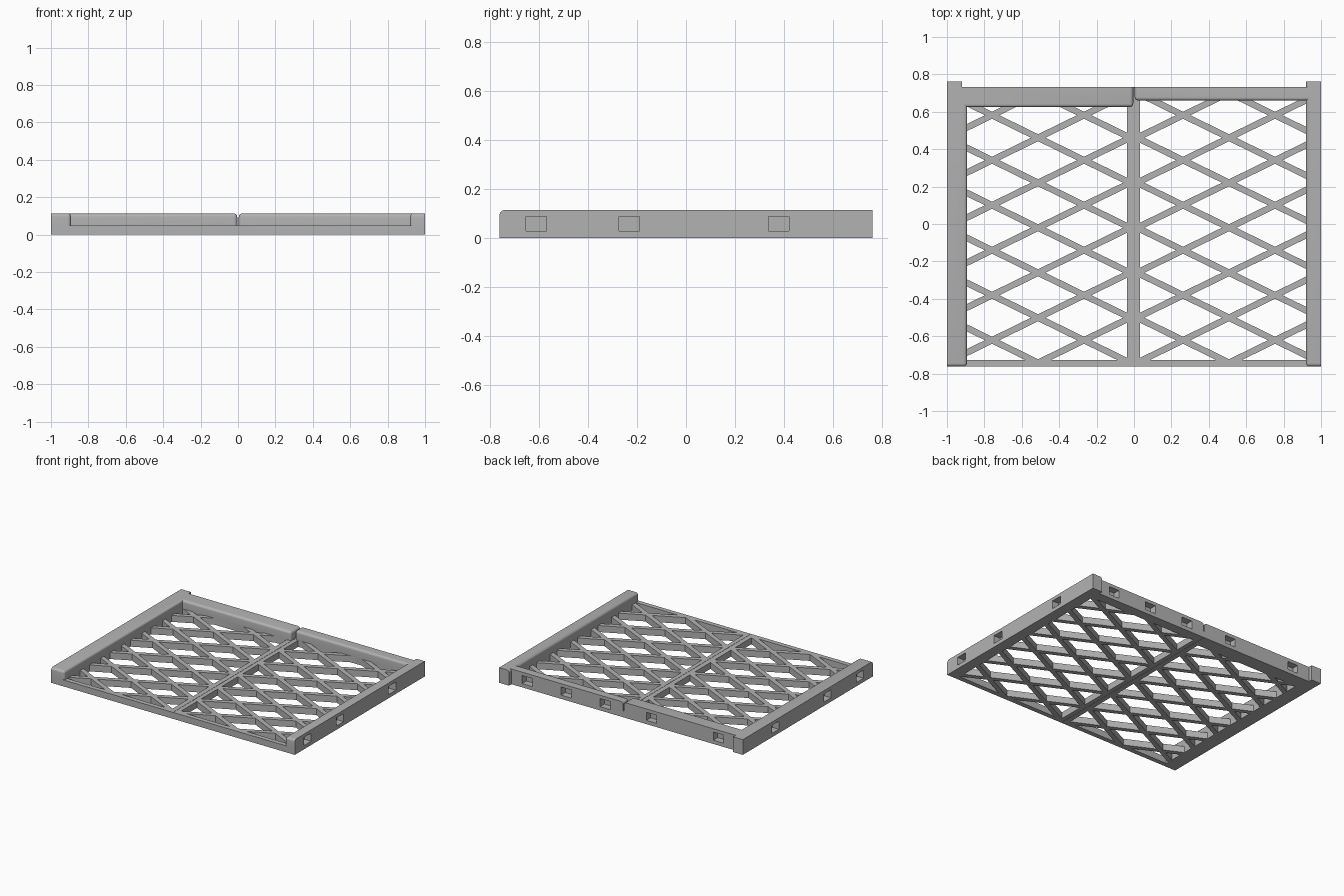
import bpy, bmesh, math
from mathutils import Vector

if "Cube" in bpy.data.objects:
    bpy.data.objects.remove(bpy.data.objects["Cube"])

H, BASE = 0.113, 0.048          # rail height, tray floor thickness
Y0, Y1, YB = -0.762, 0.762, 0.733
DX, DY = 0.246, 0.1203          # lattice half pitch
HH = DY - 0.019                 # half height of a diamond opening
HW = DX * HH / DY

grey = bpy.data.materials.new("light grey")
grey.diffuse_color = (0.45, 0.45, 0.45, 1)
grey.use_nodes = True
grey.node_tree.nodes["Principled BSDF"].inputs["Base Color"].default_value = grey.diffuse_color


def make(name, bm):
    bmesh.ops.recalc_face_normals(bm, faces=bm.faces)
    me = bpy.data.meshes.new(name)
    bm.to_mesh(me)
    bm.free()
    me.materials.append(grey)
    ob = bpy.data.objects.new(name, me)
    bpy.context.collection.objects.link(ob)
    return ob


def add_box(bm, x0, x1, y0, y1, z0, z1):
    vs = bmesh.ops.create_cube(bm, size=1)["verts"]
    for v in vs:
        v.co = Vector(((x0, x1)[v.co.x > 0], (y0, y1)[v.co.y > 0], (z0, z1)[v.co.z > 0]))


def rail(name, x0, x1, y0, y1, round_dirs, r=0.018):
    """Box rail; edges between rounded sides and the top are rolled over."""
    bm = bmesh.new()
    add_box(bm, x0, x1, y0, y1, 0, H)
    bm.normal_update()
    dirs = [Vector(d) for d in round_dirs] + [Vector((0, 0, 1))]
    soft = lambda f: any(f.normal.dot(d) > 0.9 for d in dirs)
    edges = [e for e in bm.edges if all(soft(f) for f in e.link_faces)]
    bmesh.ops.bevel(bm, geom=edges, offset=r, segments=5, profile=0.5, affect='EDGES')
    return make(name, bm)


def plain(name, *dims):
    bm = bmesh.new()
    add_box(bm, *dims)
    return make(name, bm)


def diamonds(name, xc, x0, x1, y0, y1):
    """Diamond openings clipped to the window of one panel."""
    out = bmesh.new()
    for i in range(-5, 6):
        for j in range(-8, 9):
            if (i + j) % 2 == 0:
                continue
            cx, cy = xc + i * DX, -0.02 + j * DY
            # node rows at the bars share the parity of the centre column
            bm = bmesh.new()
            bm.faces.new([bm.verts.new((cx + a, cy + b, -0.1)) for a, b in
                          ((HW, 0), (0, HH), (-HW, 0), (0, -HH))])
            for co, no in (((x0, 0, 0), (-1, 0, 0)), ((x1, 0, 0), (1, 0, 0)),
                           ((0, y0, 0), (0, -1, 0)), ((0, y1, 0), (0, 1, 0))):
                bmesh.ops.bisect_plane(bm, geom=bm.verts[:] + bm.edges[:] + bm.faces[:],
                                       plane_co=co, plane_no=no, clear_outer=True)
            if bm.faces and sum(f.calc_area() for f in bm.faces) > 1e-4:
                ring = [v.co.copy() for v in bm.faces[:][0].verts]
                lo = [out.verts.new(c) for c in ring]
                hi = [out.verts.new(c + Vector((0, 0, 0.3))) for c in ring]
                out.faces.new(lo)
                out.faces.new(hi)
                for k in range(len(ring)):
                    n = (k + 1) % len(ring)
                    out.faces.new((lo[k], lo[n], hi[n], hi[k]))
            bm.free()
    return make(name, out)


def combine(base, steps):
    """Run the boolean steps, bake the result and drop the helpers."""
    for op, ob in steps:
        m = base.modifiers.new(op, 'BOOLEAN')
        m.operation, m.object, m.solver = op, ob, 'EXACT'
        ob.hide_render = True
    dg = bpy.context.evaluated_depsgraph_get()
    me = bpy.data.meshes.new_from_object(base.evaluated_get(dg))
    base.modifiers.clear()
    base.data = me
    for _, ob in steps:
        bpy.data.objects.remove(ob)
    bpy.ops.object.select_all(action='DESELECT')
    base.select_set(True)
    bpy.context.view_layer.objects.active = base
    bpy.ops.object.shade_smooth_by_angle(angle=math.radians(30))


def pockets(name, side, back_xs):
    """Connector sockets in the outer side and back faces."""
    bm = bmesh.new()
    for y in (-0.612, -0.232, 0.38):
        xs = sorted((side * 1.05, side * 0.945))
        add_box(bm, *xs, y - 0.042, y + 0.042, 0.028, 0.088)
    for x in back_xs:
        add_box(bm, x - 0.042, x + 0.042, YB - 0.05, YB + 0.1, 0.028, 0.088)
    return make(name, bm)


GAP = 0.001
# left half: lattice floor, wide side rail, back rail, corner tab
left = plain("left_tray", -1, -GAP, Y0, YB, 0, BASE)
combine(left, [
    ('DIFFERENCE', diamonds("left_openings", -0.0205, -0.893, -0.037, -0.727, 0.625)),
    ('UNION', rail("left_side_rail", -1, -0.893, Y0, YB, [(1, 0, 0), (0, -1, 0)])),
    ('UNION', rail("left_back_rail", -0.95, -0.004, 0.625, YB, [(1, 0, 0), (0, -1, 0)])),
    ('UNION', plain("left_tab", -1, -0.92, 0.6, Y1, 0, H)),
    ('DIFFERENCE', pockets("left_sockets", -1, (-0.78, -0.23))),
])

# right half: lattice floor, narrow side rail, back rail, corner tab
right = plain("right_tray", GAP, 1, Y0, YB, 0, BASE)
combine(right, [
    ('DIFFERENCE', diamonds("right_openings", 0.0165, 0.032, 0.92, -0.727, 0.66)),
    ('UNION', rail("right_side_rail", 0.92, 1, Y0, Y1, [(-1, 0, 0), (0, -1, 0)])),
    ('UNION', rail("right_back_rail", 0.004, 0.96, 0.66, YB, [(-1, 0, 0), (0, -1, 0)])),
    ('DIFFERENCE', pockets("right_sockets", 1, (0.15, 0.47, 0.79))),
])
